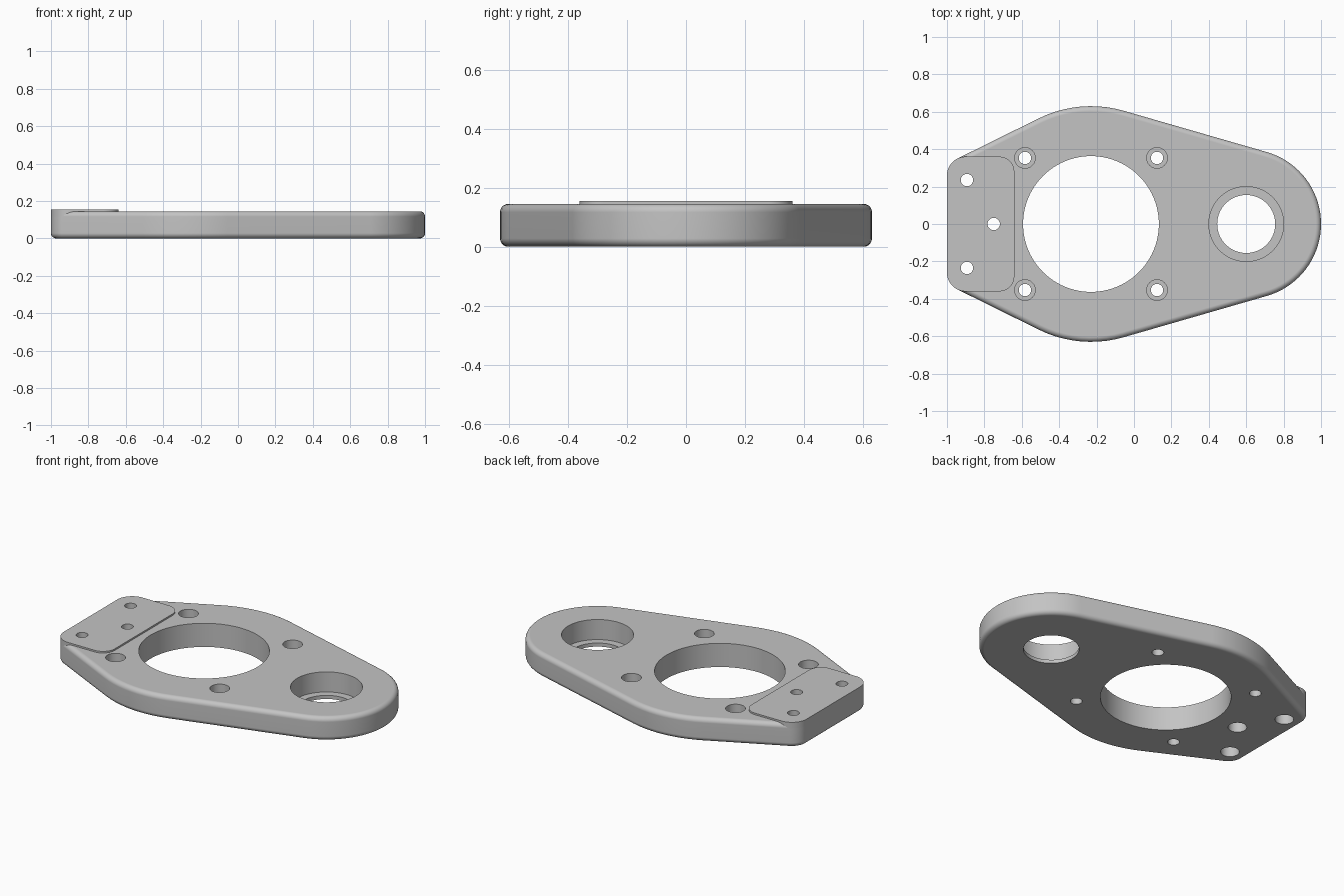
import bpy, bmesh, math

cube = bpy.data.objects.get("Cube")
if cube:
    bpy.data.objects.remove(cube, do_unlink=True)

gray = bpy.data.materials.new("satin gray")
gray.use_nodes = True
gray.diffuse_color = (0.55, 0.55, 0.55, 1)
gray.node_tree.nodes["Principled BSDF"].inputs["Base Color"].default_value = gray.diffuse_color

TOP, PAD_TOP, FILLET = 0.145, 0.155, 0.028


def outline(arcs, inset=0.0):
    """Closed outline of arcs (cx, cy, radius, start, end), joined by straight lines."""
    points = []
    for cx, cy, r, start, end in arcs:
        n = max(8, int(abs(end - start) / 4))
        for i in range(n + 1):
            a = math.radians(start + (end - start) * i / n)
            points.append((cx + (r - inset) * math.cos(a), cy + (r - inset) * math.sin(a)))
    return points


def circle(x, y, r, n=96):
    return [(x + r * math.cos(math.tau * i / n), y + r * math.sin(math.tau * i / n)) for i in range(n)]


def loft(bm, sections):
    """Closed solid through stacked (points, z) sections, listed bottom to top."""
    rings = [[bm.verts.new((x, y, z)) for x, y in pts] for pts, z in sections]
    n = len(rings[0])
    for low, high in zip(rings, rings[1:]):
        for i in range(n):
            j = (i + 1) % n
            bm.faces.new((low[i], low[j], high[j], high[i]))
    bm.faces.new(rings[0][::-1])
    bm.faces.new(rings[-1])


def make_object(name, bm):
    bmesh.ops.recalc_face_normals(bm, faces=bm.faces)
    mesh = bpy.data.meshes.new(name)
    bm.to_mesh(mesh)
    bm.free()
    obj = bpy.data.objects.new(name, mesh)
    mesh.materials.append(gray)
    bpy.context.collection.objects.link(obj)
    return obj


# Plate: rounded outline with filleted top and bottom edges
tip = math.degrees(math.acos(0.23 / 0.83))
tail = 116.3
plate_arcs = [
    (0.6, 0, 0.4, -tip, tip),
    (-0.23, 0, 0.63, tip, tail),
    (-0.9, 0.26, 0.1, tail, 180),
    (-0.9, -0.26, 0.1, 180, 360 - tail),
    (-0.23, 0, 0.63, 360 - tail, 360 - tip),
]
steps = [math.radians(90 * i / 5) for i in range(6)]
fillet = [(FILLET * (1 - math.sin(a)), FILLET * (1 - math.cos(a))) for a in steps]
profile = fillet + [(d, TOP - z) for d, z in reversed(fillet)]
bm = bmesh.new()
loft(bm, [(outline(plate_arcs, d), z) for d, z in profile])
plate = make_object("plate", bm)

# Raised mounting pad
pad_arcs = [
    (-0.72, 0.28, 0.08, 0, 90),
    (-0.9, 0.26, 0.1, 90, 180),
    (-0.9, -0.26, 0.1, 180, 270),
    (-0.72, -0.28, 0.08, 270, 360),
]
bm = bmesh.new()
loft(bm, [(outline(pad_arcs), TOP - FILLET), (outline(pad_arcs), PAD_TOP)])
pad = make_object("mounting_pad", bm)

# Hole cutter: stepped bores (x, y, lower radius, upper radius, step height)
bores = [(-0.23, 0, 0.363, 0.363, 0.07), (0.6, 0, 0.155, 0.2, 0.022)]
bores += [(-0.23 + sx * 0.353, sy * 0.353, 0.033, 0.055, 0.06) for sx in (-1, 1) for sy in (-1, 1)]
bores += [(x, y, 0.052, 0.033, 0.1) for x, y in ((-0.893, 0.235), (-0.893, -0.235), (-0.75, 0))]
bm = bmesh.new()
for x, y, low, high, step in bores:
    sections = [(circle(x, y, low), -0.1), (circle(x, y, low), step)]
    if low != high:
        sections.append((circle(x, y, high), step))
    loft(bm, sections + [(circle(x, y, high), 0.3)])
cutter = make_object("hole_cutter", bm)
cutter.hide_render = True

# Cut the holes, then shade smooth with crisp rims
for obj in (plate, pad):
    bpy.ops.object.select_all(action="DESELECT")
    obj.select_set(True)
    bpy.context.view_layer.objects.active = obj
    cut = obj.modifiers.new("holes", "BOOLEAN")
    cut.operation, cut.solver, cut.object = "DIFFERENCE", "EXACT", cutter
    bpy.ops.object.modifier_apply(modifier=cut.name)
    bpy.ops.object.shade_smooth_by_angle(angle=math.radians(35))
    normals = obj.modifiers.new("flat caps", "WEIGHTED_NORMAL")
    normals.keep_sharp = True

bpy.data.objects.remove(cutter, do_unlink=True)
